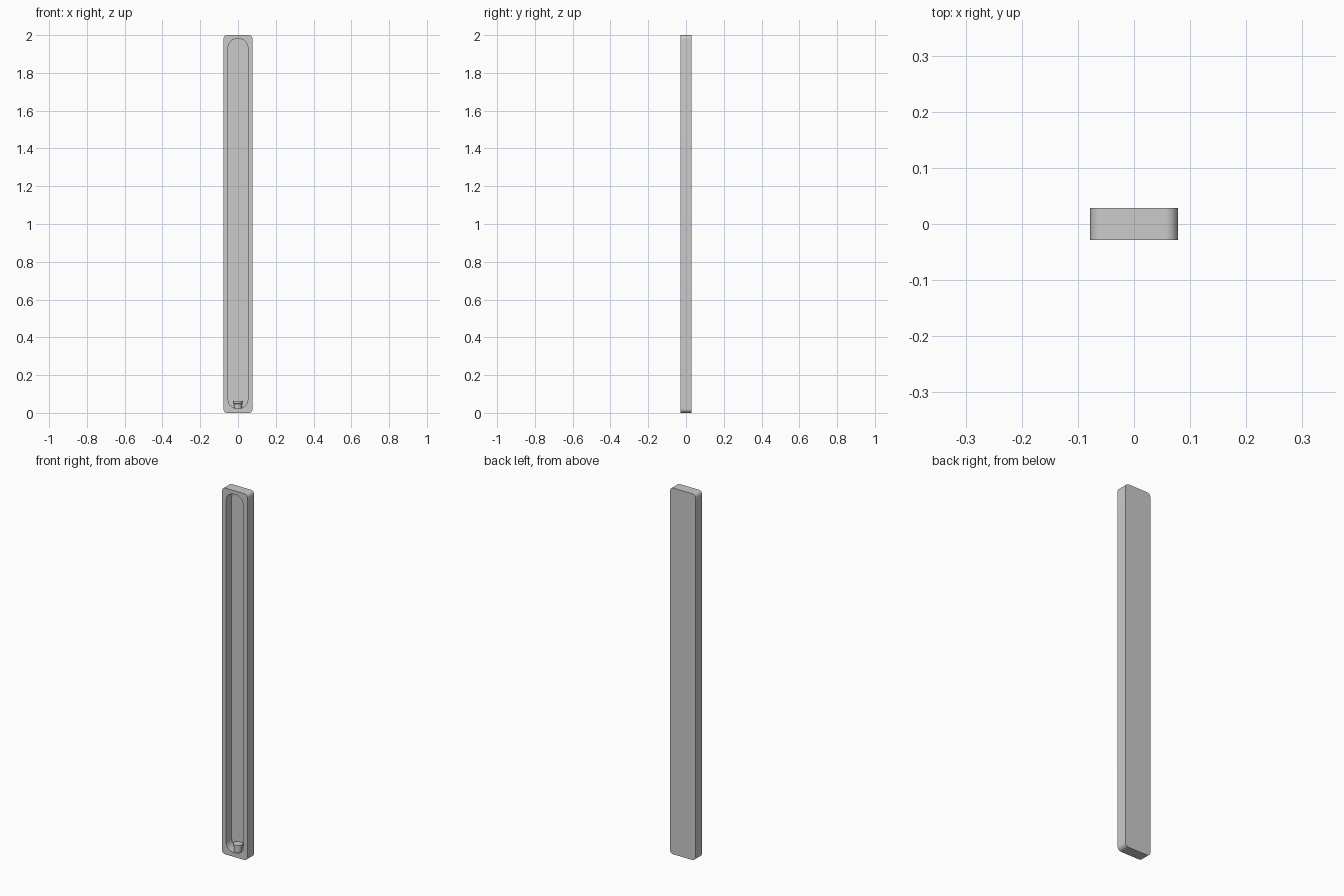
import bpy, bmesh, math

if "Cube" in bpy.data.objects:
    bpy.data.objects.remove(bpy.data.objects["Cube"])

FRONT, BACK, FLOOR = -0.0285, 0.0285, 0.02


def rounded(hw, z0, z1, r, seg=10):
    """Rounded rectangle in the XZ plane, counter-clockwise."""
    pts = []
    corners = [(hw - r, z0 + r, -90), (hw - r, z1 - r, 0),
               (-hw + r, z1 - r, 90), (-hw + r, z0 + r, 180)]
    for cx, cz, start in corners:
        for i in range(seg + 1):
            a = math.radians(start + 90 * i / seg)
            pts.append((cx + r * math.cos(a), cz + r * math.sin(a)))
    return pts


def finish(bm, name):
    bmesh.ops.recalc_face_normals(bm, faces=bm.faces)
    me = bpy.data.meshes.new(name)
    bm.to_mesh(me)
    bm.free()
    ob = bpy.data.objects.new(name, me)
    bpy.context.collection.objects.link(ob)
    bpy.ops.object.select_all(action='DESELECT')
    ob.select_set(True)
    bpy.context.view_layer.objects.active = ob
    bpy.ops.object.shade_smooth_by_angle(angle=math.radians(30))
    return ob


# Tray: outer and inner loops share a count, so quads bridge the rim
bm = bmesh.new()
outer = rounded(0.078, 0.0, 2.0, 0.022)
inner = rounded(0.052, 0.024, 1.98, 0.046)


def loop(pts, y):
    return [bm.verts.new((x, y, z)) for x, z in pts]


loops = [loop(outer, BACK), loop(outer, FRONT),
         loop(inner, FRONT), loop(inner, FLOOR)]
n = len(outer)
for a, b in zip(loops, loops[1:]):
    for i in range(n):
        j = (i + 1) % n
        bm.faces.new((a[i], a[j], b[j], b[i]))
bm.faces.new(loops[0])
bm.faces.new(loops[-1])
finish(bm, "long_tray")

# Peg standing at the bottom of the recess: stem with a wider cap
profile = [(0.020, 0.022), (0.020, 0.048), (0.025, 0.050), (0.025, 0.064)]
bm = bmesh.new()
S = 24
rings = [[bm.verts.new((r * math.cos(2 * math.pi * k / S),
                        r * math.sin(2 * math.pi * k / S), z))
          for k in range(S)] for r, z in profile]
for a, b in zip(rings, rings[1:]):
    for k in range(S):
        m = (k + 1) % S
        bm.faces.new((a[k], a[m], b[m], b[k]))
bm.faces.new(rings[0])
bm.faces.new(rings[-1])
finish(bm, "peg")
